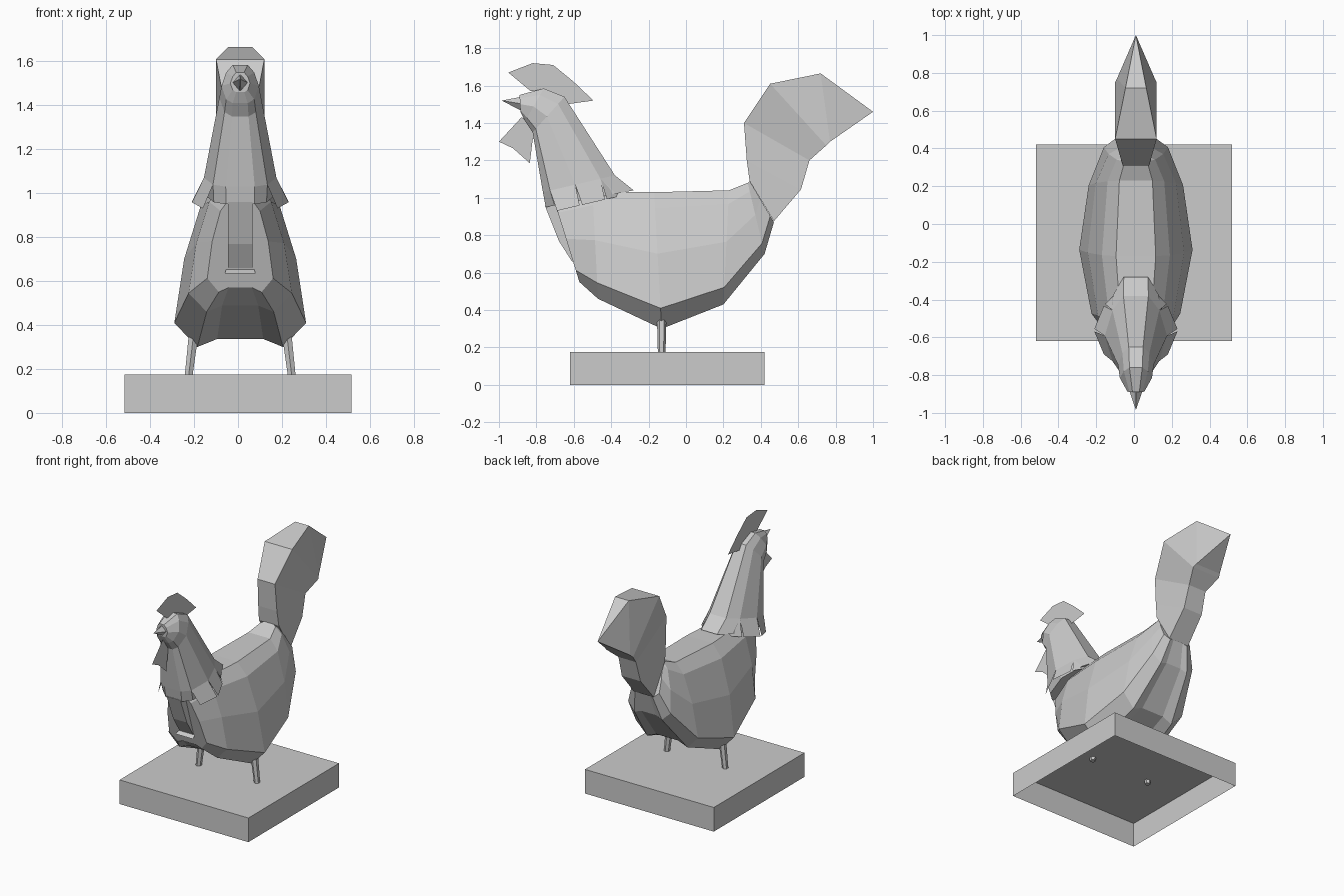
import bpy
import bmesh
from mathutils import Vector

CENTRE_X = .01  # mirror plane of the bird

default_cube = bpy.data.objects.get("Cube")
if default_cube:
    bpy.data.objects.remove(default_cube, do_unlink=True)

# One plain grey for everything
grey = bpy.data.materials.new("plain_grey")
grey.use_nodes = True
colour = (.6, .6, .6, 1)
grey.diffuse_color = colour
grey.node_tree.nodes["Principled BSDF"].inputs["Base Color"].default_value = colour


def finish(name, bm):
    """Turn a bmesh into a flat-shaded object."""
    mesh = bpy.data.meshes.new(name)
    bm.to_mesh(mesh)
    bm.free()
    mesh.materials.append(grey)
    obj = bpy.data.objects.new(name, mesh)
    bpy.context.collection.objects.link(obj)


def mirrored(point, side):
    """Place a point on the left (+) or right (-) of the bird."""
    return Vector((CENTRE_X + side * point[0], point[1], point[2]))


def section(profile, upper, lower, width):
    """Half ring: the profile gives (share of the way down, share of the width)."""
    half = []
    for down, out in profile:
        y, z = Vector(upper).lerp(Vector(lower), down)
        half.append(Vector((width * out, y, z)))
    return half


def loft(name, half_rings, tip=None):
    """Skin mirrored half rings, ending in a cap or a pointed tip."""
    bm = bmesh.new()
    rings = []
    for half in half_rings:
        loop = [mirrored(p, 1) for p in half]
        loop += [mirrored(p, -1) for p in reversed(half)]
        rings.append([bm.verts.new(p) for p in loop])
    count = len(rings[0])
    for first, second in zip(rings, rings[1:]):
        for i in range(count):
            j = (i + 1) % count
            bm.faces.new((first[i], first[j], second[j], second[i]))
    bm.faces.new(rings[0])
    if tip:
        end = bm.verts.new(mirrored(tip, 1))
        for i in range(count):
            bm.faces.new((rings[-1][i], rings[-1][(i + 1) % count], end))
    else:
        bm.faces.new(rings[-1])
    bmesh.ops.recalc_face_normals(bm, faces=bm.faces)
    finish(name, bm)


def sheet(name, points):
    """Single thin polygon."""
    bm = bmesh.new()
    bm.faces.new([bm.verts.new(p) for p in points])
    finish(name, bm)


def flat_fin(name, outline):
    """Upright sheet on the mirror plane from a side outline."""
    sheet(name, [(CENTRE_X, y, z) for y, z in outline])


# Plinth: a box open underneath
bm = bmesh.new()
bmesh.ops.create_cube(bm, size=1)
for vert in bm.verts:
    vert.co.x *= 1.035
    vert.co.y = vert.co.y * 1.04 - .1
    vert.co.z = (vert.co.z + .5) * .175
bm.normal_update()
underside = [face for face in bm.faces if face.normal.z < -.9]
bmesh.ops.delete(bm, geom=underside, context="FACES_ONLY")
finish("plinth", bm)

# Body: sections from breast to rump, broadest low down
body_profile = [(0, .35), (.12, .6), (.45, .85), (.85, 1), (1, .65), (.95, .35)]
body_sections = [
    ((-.7, .97), (-.57, .55), .15),
    ((-.5, 1.03), (-.47, .46), .235),
    ((-.17, 1.03), (-.13, .3), .3),
    ((.23, 1.04), (.2, .43), .25),
    ((.33, 1.08), (.42, .7), .17),
    ((.34, 1.09), (.47, .87), .11),
]
loft("body", [section(body_profile, *s) for s in body_sections])

# Neck and head: sections from collar to face, each from nape to throat
neck_profile = [(0, .4), (.2, .75), (.55, 1), (.9, .75), (1, .4)]
neck_sections = [
    ((-.28, 1.04), (-.75, .95), .16),
    ((-.38, 1.12), (-.765, 1.03), .165),
    ((-.65, 1.54), (-.82, 1.35), .095),
    ((-.76, 1.585), (-.86, 1.41), .085),
    ((-.89, 1.55), (-.885, 1.46), .045),
]
neck_rings = [section(neck_profile, *s) for s in neck_sections]
loft("neck_and_head", neck_rings)

# Beak: a diamond drawn out to a point
beak_profile = [(0, .1), (.5, 1), (1, .1)]
beak_base = section(beak_profile, (-.88, 1.54), (-.88, 1.465), .036)
loft("beak", [beak_base], tip=(0, -.985, 1.52))

# Breast tongue hanging below the throat, with the ledge under it
straight = [(0, 1), (1, 1)]
loft("breast_tongue", [
    section(straight, (-.755, .96), (-.6, .96), .055),
    section(straight, (-.68, .77), (-.55, .77), .055),
    section(straight, (-.61, .66), (-.55, .66), .055),
])
inner, outer = (.06, -.58, .665), (.07, -.63, .635)
sheet("breast_ledge", [mirrored(inner, -1), mirrored(outer, -1),
                       mirrored(outer, 1), mirrored(inner, 1)])

# Tail: four-sided sections climbing from the rump to a rear point
tapered_up = [(0, .55), (1, 1)]
loft("tail", [
    section(straight, (.34, 1.09), (.47, .875), .08),
    section(straight, (.325, 1.2), (.615, 1.045), .075),
    section(straight, (.31, 1.4), (.66, 1.2), .07),
    section(straight, (.45, 1.61), (.75, 1.28), .11),
    section(tapered_up, (.72, 1.665), (.77, 1.3), .1),
], tip=(0, 1, 1.46))

# Comb and wattle
flat_fin("comb", [(-.95, 1.67), (-.82, 1.72), (-.71, 1.71), (-.6, 1.62),
                  (-.495, 1.52), (-.64, 1.5), (-.76, 1.57), (-.83, 1.57)])
flat_fin("wattle", [(-.88, 1.43), (-1, 1.3), (-.925, 1.265),
                    (-.835, 1.185), (-.82, 1.31), (-.77, 1.4)])

# Collar feathers flare out and down from the lowest neck edge, in pairs
collar = neck_rings[1]
feather_names = ("nape", "rear", "front")
for side, label in ((1, "left"), (-1, "right")):
    for place, start, end in zip(feather_names, collar, collar[1:]):
        flared = [Vector((p.x * 1.35, p.y + .03, p.z - .11)) for p in (start, end)]
        middle = (flared[0] + flared[1]) / 2
        low_start, low_end = [p.lerp(middle, .1) for p in flared]
        points = (start, low_start, low_end, end)
        sheet(f"{label}_{place}_collar_feather", [mirrored(p, side) for p in points])

    # Legs lean outward and pass through the top of the plinth
    bm = bmesh.new()
    bmesh.ops.create_cone(bm, segments=6, cap_ends=True, radius1=.02,
                          radius2=.025, depth=.2)
    for vert in bm.verts:
        lean = .225 - vert.co.z * .12
        vert.co += mirrored((lean, -.13, .25), side)
    bmesh.ops.recalc_face_normals(bm, faces=bm.faces)
    finish(f"{label}_leg", bm)
